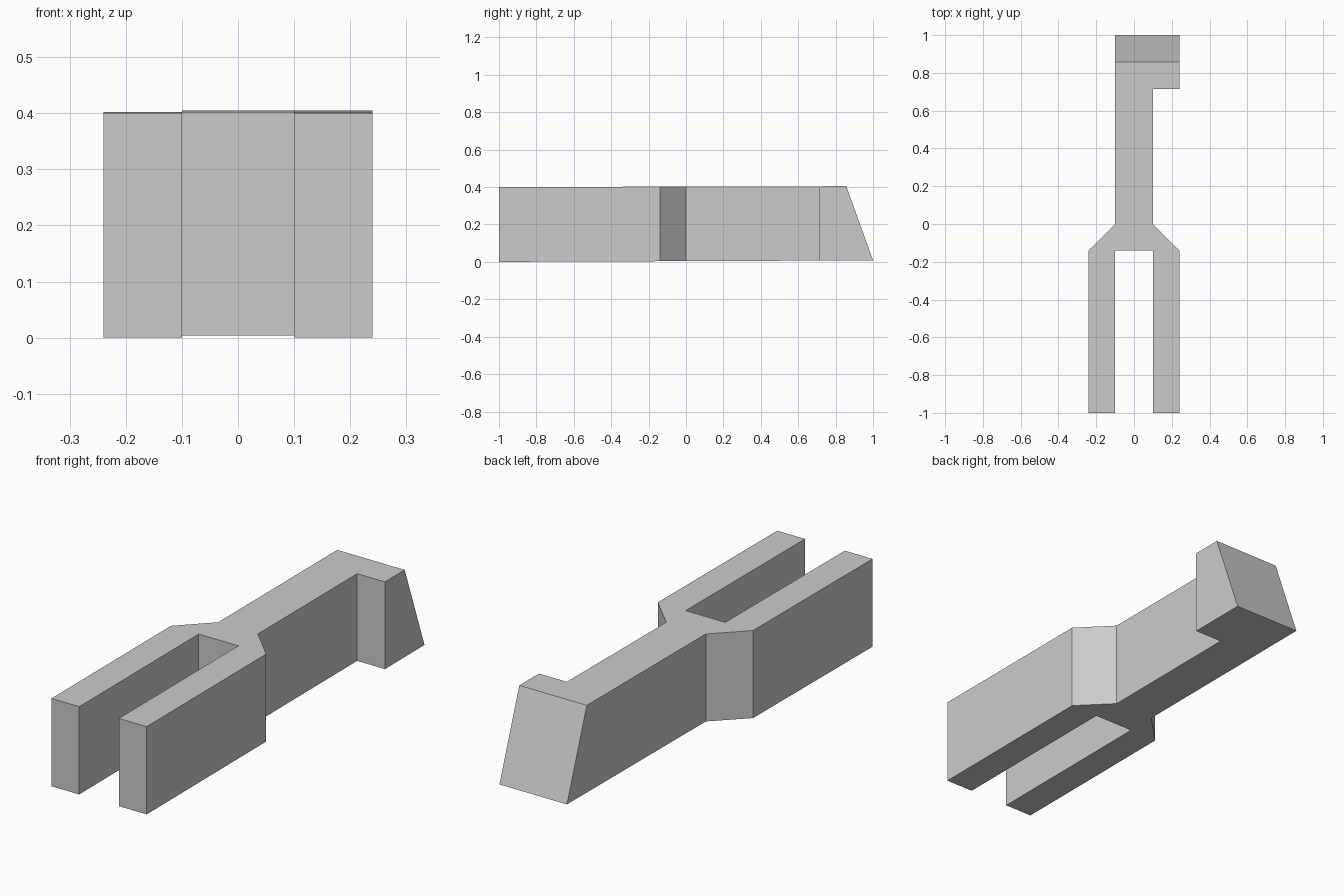
import bpy, bmesh

cube = bpy.data.objects.get("Cube")
if cube:
    bpy.data.objects.remove(cube, do_unlink=True)

grey = bpy.data.materials.new("plain grey")
grey.use_nodes = True
colour = (0.6, 0.6, 0.6, 1)
grey.diffuse_color = colour
grey.node_tree.nodes["Principled BSDF"].inputs["Base Color"].default_value = colour

WIDE, NARROW, HEIGHT = 0.24, 0.10, 0.40
WEB, HOOK, SLOPE_TOP = -0.14, 0.715, 0.857

# Plan outline: two prongs, flared shoulders, narrow shaft, one-sided hook
outline = [
    (-WIDE, -1), (-NARROW, -1), (-NARROW, WEB), (NARROW, WEB),
    (NARROW, -1), (WIDE, -1), (WIDE, WEB), (NARROW, 0),
    (NARROW, HOOK), (WIDE, HOOK), (WIDE, 1), (-NARROW, 1),
    (-NARROW, 0), (-WIDE, WEB),
]

bm = bmesh.new()
base = bm.faces.new([bm.verts.new((x, y, 0)) for x, y in outline])
raised = bmesh.ops.extrude_face_region(bm, geom=[base])["geom"]
for v in [g for g in raised if isinstance(g, bmesh.types.BMVert)]:
    v.co.z = HEIGHT
    # Sloping end face: its top edge is set back
    if v.co.y > 0.99:
        v.co.y = SLOPE_TOP

# Very slight rise of the underside and top towards the back
for v in bm.verts:
    v.co.z += (0.0025 if v.co.z > 0 else 0.004) * (v.co.y + 1)

bmesh.ops.recalc_face_normals(bm, faces=bm.faces)
mesh = bpy.data.meshes.new("forked_bar")
bm.to_mesh(mesh)
bm.free()
mesh.materials.append(grey)
bpy.context.collection.objects.link(bpy.data.objects.new("forked_bar", mesh))
